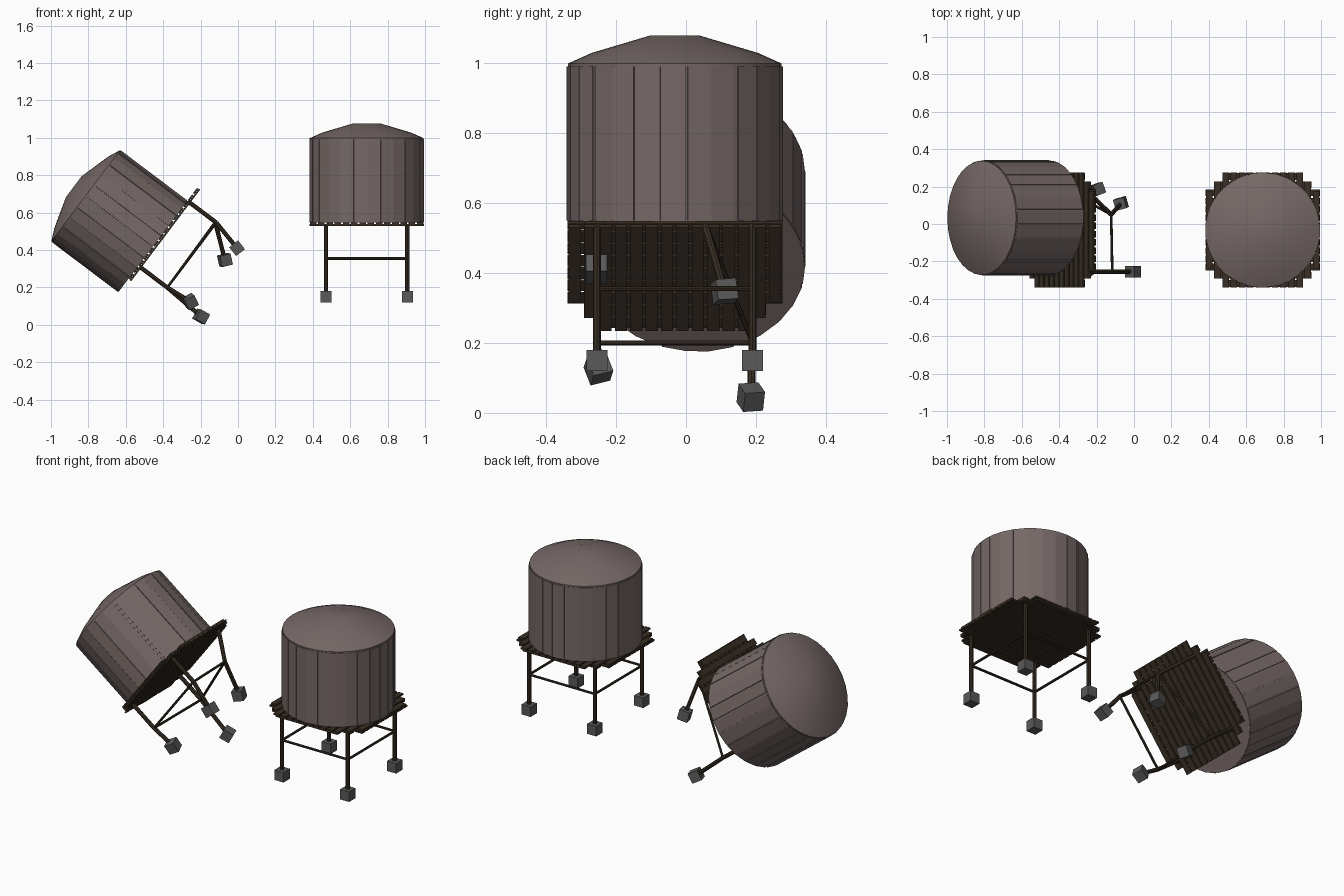
import bpy, bmesh, math, random
from mathutils import Matrix, Vector

if "Cube" in bpy.data.objects:
    bpy.data.objects.remove(bpy.data.objects["Cube"])

random.seed(4)


def material(name, rgb):
    m = bpy.data.materials.new(name)
    m.diffuse_color = (*rgb, 1)
    m.use_nodes = True
    m.node_tree.nodes["Principled BSDF"].inputs["Base Color"].default_value = m.diffuse_color
    return m


METAL = material("tank_grey_brown", (0.18, 0.14, 0.135))
WOOD = material("dark_wood", (0.04, 0.028, 0.018))
STONE = material("footing_grey", (0.1, 0.1, 0.1))


def finish(name, bm, mat, smooth=False):
    bmesh.ops.recalc_face_normals(bm, faces=bm.faces)
    me = bpy.data.meshes.new(name)
    bm.to_mesh(me)
    bm.free()
    me.materials.append(mat)
    ob = bpy.data.objects.new(name, me)
    bpy.context.collection.objects.link(ob)
    if smooth:
        bpy.ops.object.select_all(action='DESELECT')
        ob.select_set(True)
        bpy.context.view_layer.objects.active = ob
        bpy.ops.object.shade_smooth_by_angle(angle=math.radians(30))
    return ob


def box(bm, m, center, size):
    bmesh.ops.create_cube(bm, size=1, matrix=m @ Matrix.Translation(center)
                          @ Matrix.Diagonal((*size, 1)))


def rod(bm, a, b, r):
    a, b = Vector(a), Vector(b)
    d = b - a
    m = Matrix.Translation((a + b) / 2) @ d.to_track_quat('Z', 'Y').to_matrix().to_4x4()
    bmesh.ops.create_cone(bm, cap_ends=True, segments=8, radius1=r, radius2=r,
                          depth=d.length, matrix=m)


def tank(prefix, m):
    # Closed drum with stepped conical roof, base at local z = 0
    bm = bmesh.new()
    prof = [(0, 0), (.305, 0), (.305, .45), (.238, .48), (.07, .53), (0, .53)]
    vs = [bm.verts.new((r, 0, z)) for r, z in prof]
    es = [bm.edges.new(p) for p in zip(vs, vs[1:])]
    bmesh.ops.spin(bm, geom=vs + es, axis=(0, 0, 1), cent=(0, 0, 0),
                   angle=math.tau, steps=32, use_duplicate=False)
    bmesh.ops.remove_doubles(bm, verts=bm.verts, dist=1e-4)
    bm.transform(m)
    finish(prefix + "_tank", bm, METAL, True)
    # Flat staves wrapped around the drum
    bm = bmesh.new()
    for i in range(26):
        rot = Matrix.Rotation(math.tau * (i + random.uniform(-.1, .1)) / 26, 4, 'Z')
        box(bm, m @ rot, (.3, 0, .222), (.011 + random.uniform(0, .003), .071, .44))
    finish(prefix + "_staves", bm, METAL)


def deck(prefix, m):
    # Two crossed layers of planks, shorter toward the corners
    bm = bmesh.new()
    for i in range(14):
        t = (i - 6.5) * .044
        half = .307 if abs(t) < .22 else .26 if abs(t) < .26 else .205
        box(bm, m, (0, t, -.006), (2 * half, .035, .009))
        box(bm, m, (t, 0, .004), (.035, 2 * half, .009))
    finish(prefix + "_deck", bm, WOOD)


def frame(prefix, legs):
    # legs: (top, joint, foot, foot rotation), in order around the deck
    posts, bars, feet = bmesh.new(), bmesh.new(), bmesh.new()
    for i, (top, joint, foot, rot) in enumerate(legs):
        rod(posts, top, joint, .0115)
        rod(posts, joint, foot, .0115)
        rod(bars, joint, legs[(i + 1) % 4][1], .007)
        box(feet, Matrix.Translation(foot) @ rot, (0, 0, 0), (.06, .06, .06))
    finish(prefix + "_legs", posts, WOOD)
    finish(prefix + "_braces", bars, WOOD)
    finish(prefix + "_feet", feet, STONE)


CORNERS = [(-.2175, -.2225), (.2175, -.2225), (.2175, .2225), (-.2175, .2225)]

# Standing tower
up = Matrix.Translation((.688, -.032, .54))
deck("standing", up)
tank("standing", Matrix.Translation((.688, -.032, .548)))
frame("standing", [(up @ Vector((x, y, 0)), up @ Vector((x, y, -.185)),
                    up @ Vector((x, y, -.39)), Matrix()) for x, y in CORNERS])

# Toppling tower: tilted deck, tank slid off centre, legs snapped at the braces
tilt = Matrix.Rotation(math.radians(-53), 4, 'Y')
lean = Matrix.Translation((-.395, -.032, .485)) @ tilt
deck("fallen", lean)
tank("fallen", Matrix.Translation((-.455, .033, .42)) @ tilt)
joints = [None, None, Vector((-.122, .05, .55)), None]
ends = [(-.255, -.25, .125), (-.005, -.255, .41), (-.07, .11, .347), (-.197, .185, .045)]
turns = [(15, -28, 10), (0, -38, 0), (4, -14, 15), (8, -62, 12)]
legs = []
for (x, y), j, e, t in zip(CORNERS, joints, ends, turns):
    rot = Matrix.Identity(4)
    for ang, ax in zip(t, 'XYZ'):
        rot = Matrix.Rotation(math.radians(ang), 4, ax) @ rot
    legs.append((lean @ Vector((x, y, 0)), j or lean @ Vector((x, y, -.185)),
                 Vector(e), rot))
frame("fallen", legs)
